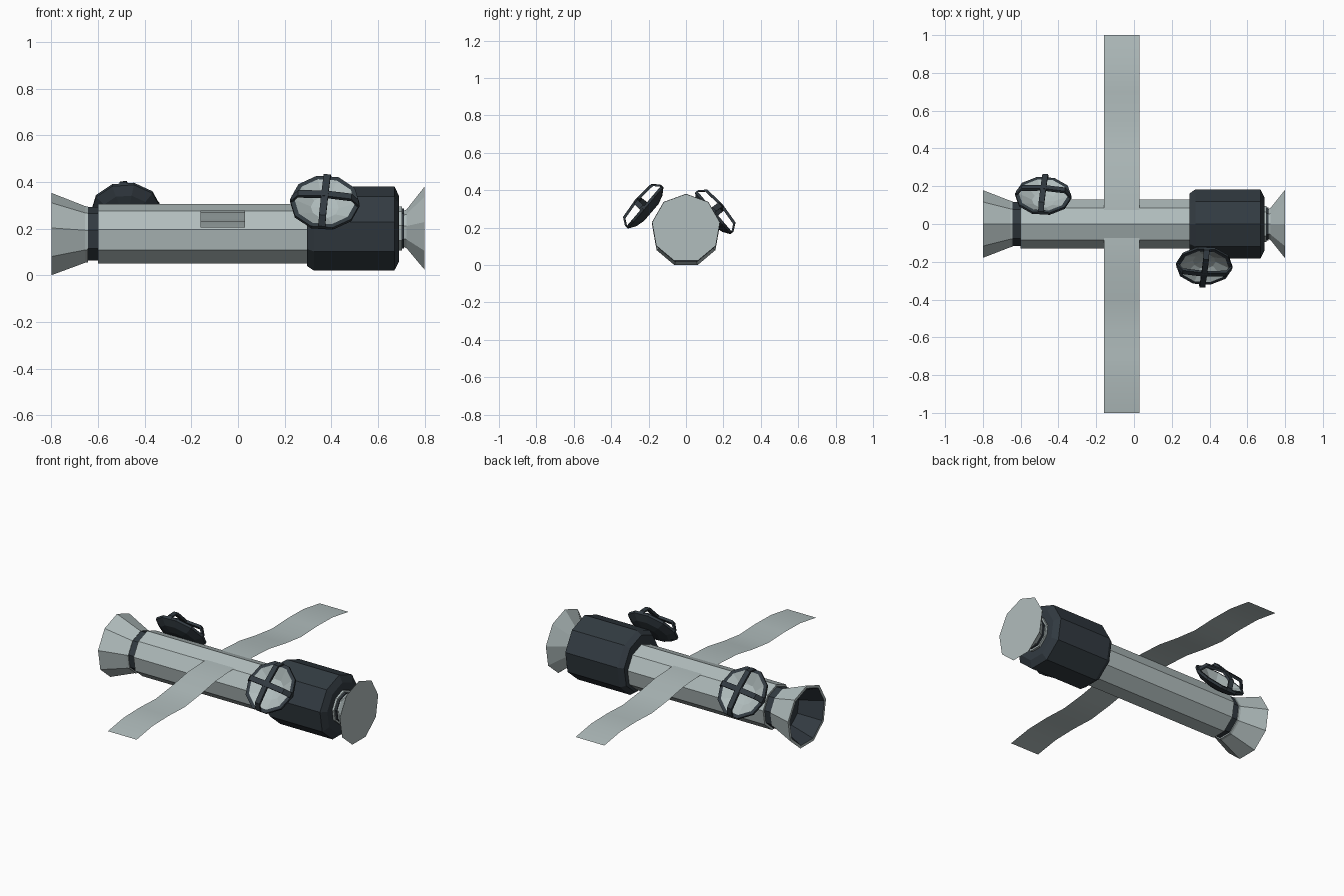
import bpy, bmesh, math
from mathutils import Matrix, Vector

cube = bpy.data.objects.get("Cube")
if cube:
    bpy.data.objects.remove(cube)


def material(name, rgb):
    m = bpy.data.materials.new(name)
    m.use_nodes = True
    m.diffuse_color = (*rgb, 1)
    m.node_tree.nodes["Principled BSDF"].inputs["Base Color"].default_value = (*rgb, 1)
    return m


MATS = [material("pale_grey", (0.44, 0.51, 0.51)), material("charcoal", (0.032, 0.043, 0.053))]
PALE, DARK = 0, 1


def finish(name, bm, matrix=Matrix(), solid=True):
    bm.transform(matrix)
    if solid:
        bmesh.ops.recalc_face_normals(bm, faces=bm.faces)
    mesh = bpy.data.meshes.new(name)
    bm.to_mesh(mesh)
    bm.free()
    for m in MATS:
        mesh.materials.append(m)
    obj = bpy.data.objects.new(name, mesh)
    bpy.context.collection.objects.link(obj)


def lathe(name, profile, sides, matrix, color, inner=None, inner_color=DARK):
    """Spin (height, radius) pairs around local z; bands from index inner on use inner_color."""
    bm = bmesh.new()
    rings = []
    for h, r in profile:
        angles = [2 * math.pi * i / sides for i in range(sides)]
        rings.append([bm.verts.new((r * math.cos(a), r * math.sin(a), h)) for a in angles])
    for k in range(len(rings) - 1):
        for i in range(sides):
            j = (i + 1) % sides
            f = bm.faces.new((rings[k][i], rings[k][j], rings[k + 1][j], rings[k + 1][i]))
            f.material_index = inner_color if inner is not None and k >= inner else color
    bm.faces.new(rings[0]).material_index = color
    bm.faces.new(rings[-1]).material_index = color if inner is None else inner_color
    finish(name, bm, matrix)


def along_x(z):
    """Local z runs along world x, with one corner of the polygon pointing up."""
    return Matrix(((0, 0, 1, 0), (0, -1, 0, 0), (1, 0, 0, z), (0, 0, 0, 1)))


def strut(name, path, width, thick, matrix):
    """Flat bar following (x, z) points."""
    bm = bmesh.new()
    rows = [[bm.verts.new((x, s * width / 2, z + t)) for s, t in
             ((-1, 0), (1, 0), (1, thick), (-1, thick))] for x, z in path]
    for a, b in zip(rows, rows[1:]):
        for i in range(4):
            j = (i + 1) % 4
            bm.faces.new((a[i], a[j], b[j], b[i]))
    bm.faces.new(rows[0])
    bm.faces.new(rows[-1])
    for f in bm.faces:
        f.material_index = DARK
    finish(name, bm, matrix)


# Main hull and front module
lathe("hull", [(-0.60, 0.131), (0.32, 0.131)], 9, along_x(0.174), PALE)
lathe("front_module", [(0.295, 0.165), (0.325, 0.186), (0.67, 0.186), (0.69, 0.145)],
      9, along_x(0.195), DARK)

# Stepped collar and closed nose cone
lathe("nose_collar", [(0.68, 0.098), (0.702, 0.098)], 9, along_x(0.197), PALE)
lathe("nose_seal", [(0.70, 0.088), (0.712, 0.088)], 9, along_x(0.197), DARK)
lathe("nose_cone", [(0.71, 0.08), (0.722, 0.085), (0.80, 0.184)], 9, along_x(0.196), PALE)

# Tail bell with hollow interior, and its neck ring
lathe("tail_bell", [(-0.642, 0.123), (-0.655, 0.125), (-0.80, 0.182), (-0.80, 0.165), (-0.67, 0.11)],
      9, along_x(0.171), PALE, inner=3)
lathe("tail_ring", [(-0.645, 0.118), (-0.595, 0.118)], 9, along_x(0.174), DARK)

# Thin wavy sail crossing the hull, drooping towards both tips
half = [(0, 0.279), (0.1, 0.278), (0.25, 0.27), (0.4, 0.244), (0.55, 0.226),
        (0.7, 0.232), (0.85, 0.229), (1, 0.205)]
wave = [(-y, z) for y, z in reversed(half[1:])] + half
bm = bmesh.new()
rows = [[bm.verts.new((x, y, z)) for x in (-0.16, 0.03)] for y, z in wave]
for a, b in zip(rows, rows[1:]):
    bm.faces.new((a[0], a[1], b[1], b[0])).smooth = True
finish("sail", bm, solid=False)

# Two tilted dishes, each with a dark shell, pale bowl and arched cross guard
SHELL = [(-0.045, 0.06), (-0.032, 0.11), (-0.006, 0.15), (0.008, 0.15), (0.008, 0.13),
         (-0.03, 0.06), (-0.034, 0.01)]
ARCH = [(-0.145, 0), (-0.115, 0.04), (0, 0.05), (0.115, 0.04), (0.145, 0)]
for side, centre, turn in (("front", (0.372, -0.22, 0.31), 0),
                           ("back", (-0.48, 0.148, 0.28), math.pi)):
    place = (Matrix.Translation(Vector(centre)) @ Matrix.Rotation(turn, 4, "Z")
             @ Matrix.Rotation(math.radians(49.5), 4, "X")
             @ Matrix.Rotation(math.radians(-5), 4, "Z"))
    lathe(side + "_dish", SHELL, 10, place, DARK, inner=4, inner_color=PALE)
    for label, spin in (("long", 0), ("cross", math.pi / 2)):
        strut(f"{side}_dish_{label}_guard", ARCH, 0.03, 0.015,
              place @ Matrix.Rotation(spin, 4, "Z"))
